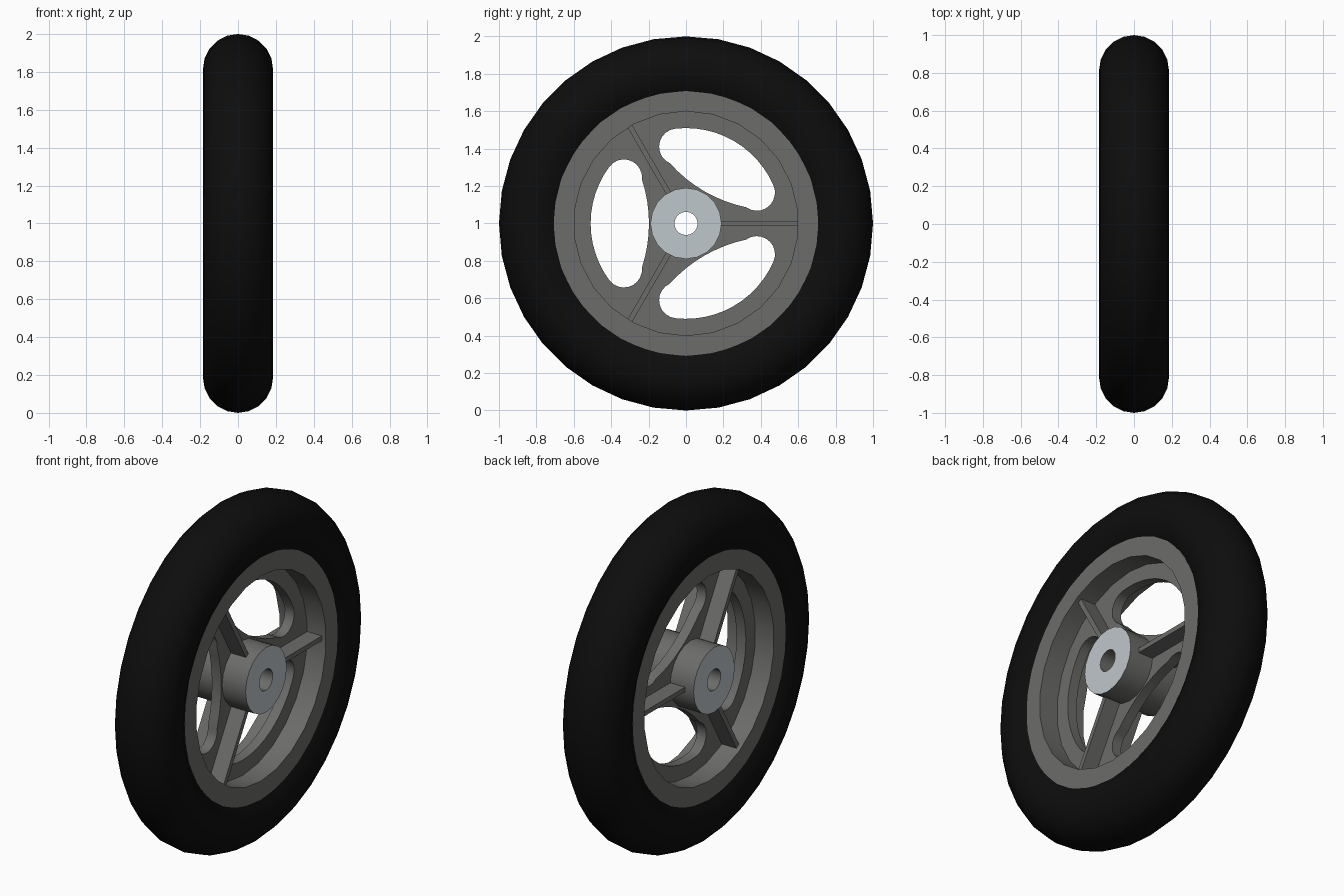
import bpy, bmesh
from math import sin, cos, pi, radians

if "Cube" in bpy.data.objects:
    bpy.data.objects.remove(bpy.data.objects["Cube"])

CZ = 1.0  # axle height


def material(name, rgb):
    m = bpy.data.materials.new(name)
    m.diffuse_color = (*rgb, 1)
    m.use_nodes = True
    m.node_tree.nodes["Principled BSDF"].inputs["Base Color"].default_value = m.diffuse_color
    return m


rubber = material("black_rubber", (0.004, 0.004, 0.004))
metal = material("dark_grey_metal", (0.15, 0.15, 0.145))
light = material("light_steel", (0.52, 0.57, 0.6))


def finish(ob, mats):
    for m in mats:
        ob.data.materials.append(m)
    for p in ob.data.polygons:
        p.use_smooth = True
    ob.data.set_sharp_from_angle(angle=radians(35))
    return ob


def mesh_object(name, bm, mats):
    bmesh.ops.recalc_face_normals(bm, faces=bm.faces)
    me = bpy.data.meshes.new(name)
    bm.to_mesh(me)
    bm.free()
    ob = bpy.data.objects.new(name, me)
    bpy.context.collection.objects.link(ob)
    ob.location.z = CZ
    return finish(ob, mats)


def lathe(name, profile, n, mats, closed=True):
    """Spin (radius, x) points around the x axis; first vertex at the top."""
    bm = bmesh.new()
    rings = [[bm.verts.new((x, r * sin(2 * pi * k / n), r * cos(2 * pi * k / n)))
              for k in range(n)] for r, x in profile]
    for i in range(len(rings) if closed else len(rings) - 1):
        a, b = rings[i], rings[(i + 1) % len(rings)]
        for k in range(n):
            j = (k + 1) % n
            bm.faces.new((a[k], a[j], b[j], b[k]))
    return mesh_object(name, bm, mats)


# Tyre: round section, its inner edge tucked into the rim
arc = [radians(-127 + 254 * i / 14) for i in range(15)]
lathe("tyre", [(0.815 + 0.185 * cos(t), 0.185 * sin(t)) for t in arc], 36, [rubber], False)

# Rim band
lathe("rim", [(0.71, 0.15), (0.60, 0.15), (0.60, -0.15), (0.71, -0.15)], 26, [metal])

# Hub with a through bore and light end faces
hub = lathe("hub", [(0.19, 0.182), (0.19, -0.182), (0.062, -0.182), (0.062, 0.182)], 20,
            [metal, light])
for p in hub.data.polygons:
    p.material_index = 1 if abs(p.normal.x) > 0.9 else 0

# Web plate: disc outline, hub opening and three rounded windows
half = []
ca, cd, cr = radians(36.5), 0.413, 0.097
cx, cy = cd * cos(ca), cd * sin(ca)
for i in range(6):
    a = ca * i / 6
    half.append((0.51 * cos(a), 0.51 * sin(a)))
for i in range(10):
    a = ca + (radians(186) - ca) * i / 9
    half.append((cx + cr * cos(a), cy + cr * sin(a)))
ex, ey = half[-1]
for f in (0.75, 0.5, 0.25, 0):
    half.append((0.198 + (ex - 0.198) * f * f, ey * f))
window = half + [(x, -y) for x, y in half[-2:0:-1]]


def circle(r, n):
    return [(r * cos(2 * pi * k / n + pi / 2), r * sin(2 * pi * k / n + pi / 2)) for k in range(n)]


def turned(pts, a):
    return [(x * cos(a) - y * sin(a), x * sin(a) + y * cos(a)) for x, y in pts]


cu = bpy.data.curves.new("web_plate", 'CURVE')
cu.dimensions, cu.fill_mode, cu.extrude = '2D', 'BOTH', 0.03
loops = [circle(0.603, 26), circle(0.185, 20)]
loops += [turned(window, radians(a)) for a in (60, 180, 300)]
for pts in loops:
    s = cu.splines.new('POLY')
    s.points.add(len(pts) - 1)
    for p, (x, y) in zip(s.points, pts):
        p.co = (x, y, 0, 1)
    s.use_cyclic_u = True
web = bpy.data.objects.new("web_plate", cu)
bpy.context.collection.objects.link(web)
web.rotation_euler = (pi / 2, 0, pi / 2)
web.location.z = CZ
bpy.context.view_layer.objects.active = web
web.select_set(True)
bpy.ops.object.convert(target='MESH')
web = bpy.context.object
bm = bmesh.new()
bm.from_mesh(web.data)
bmesh.ops.remove_doubles(bm, verts=bm.verts, dist=1e-5)
bmesh.ops.recalc_face_normals(bm, faces=bm.faces)
bm.to_mesh(web.data)
bm.free()
finish(web, [metal])

# Stiffening ribs: three spokes, both sides of the web
for k in range(3):
    for side in (1, -1):
        bm = bmesh.new()
        bmesh.ops.create_cube(bm, size=1)
        for v in bm.verts:
            v.co = (side * (0.0775 + v.co.x * 0.095), 0.391 + v.co.y * 0.422, v.co.z * 0.028)
        rib = mesh_object("spoke_rib_%d_%s" % (k + 1, "right" if side > 0 else "left"), bm, [metal])
        rib.rotation_euler.x = 2 * pi * k / 3
